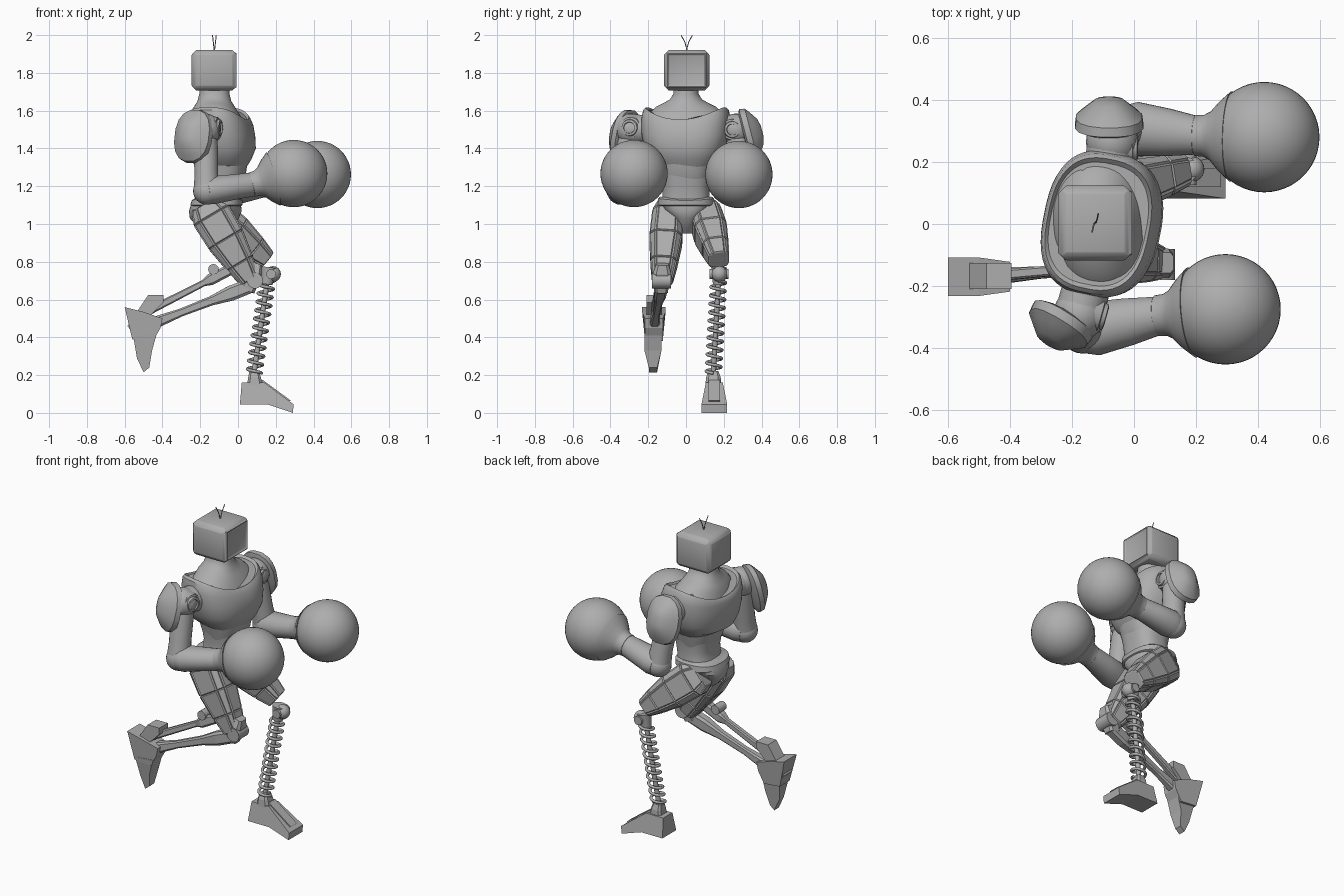
import bpy, bmesh, math
from mathutils import Vector as V

if "Cube" in bpy.data.objects:
    bpy.data.objects.remove(bpy.data.objects["Cube"], do_unlink=True)

GREY = (0.42, 0.42, 0.42, 1)
metal = bpy.data.materials.new("plain_grey")
metal.use_nodes = True
metal.diffuse_color = GREY
metal.node_tree.nodes["Principled BSDF"].inputs["Base Color"].default_value = GREY


def finish(name, bm, smooth=True):
    bmesh.ops.recalc_face_normals(bm, faces=bm.faces)
    mesh = bpy.data.meshes.new(name)
    bm.to_mesh(mesh)
    bm.free()
    mesh.materials.append(metal)
    ob = bpy.data.objects.new(name, mesh)
    bpy.context.collection.objects.link(ob)
    if smooth:
        bpy.ops.object.select_all(action='DESELECT')
        ob.select_set(True)
        bpy.context.view_layer.objects.active = ob
        bpy.ops.object.shade_smooth_by_angle(angle=math.radians(35))
    return ob


def skin(name, rings, smooth=True, panel=0):
    """Join rings of points into a closed skin; panel insets the side faces."""
    bm = bmesh.new()
    loops = [[bm.verts.new(p) for p in ring] for ring in rings]
    n = len(loops[0])
    sides = []
    for a, b in zip(loops, loops[1:]):
        for i in range(n):
            j = (i + 1) % n
            sides.append(bm.faces.new((a[i], a[j], b[j], b[i])))
    bm.faces.new(loops[0])
    bm.faces.new(loops[-1])
    if panel:
        bmesh.ops.recalc_face_normals(bm, faces=bm.faces)
        bmesh.ops.inset_individual(bm, faces=sides, thickness=panel, depth=panel)
    return finish(name, bm, smooth)


def unit(n, e, k):
    t = 2 * math.pi * (k + 0.5) / n
    c, s = math.cos(t), math.sin(t)
    return (math.copysign(abs(c) ** (2 / e), c), math.copysign(abs(s) ** (2 / e), s))


def limb(name, p0, p1, profile, n=24, e=2, ref=(0, 1, 0), smooth=True, panel=0):
    """Skin along an axis; profile rows are (fraction, side radius, other radius)."""
    p0, p1, ref = V(p0), V(p1), V(ref)
    axis = (p1 - p0).normalized()
    u = (ref - axis * axis.dot(ref)).normalized()
    v = axis.cross(u)
    rings = []
    for t, ru, rv in profile:
        c = p0.lerp(p1, t)
        rings.append([c + u * ru * a + v * rv * b
                      for a, b in (unit(n, e, k) for k in range(n))])
    return skin(name, rings, smooth, panel)


def rod(name, p0, p1, r0, r1=None, n=16):
    r1 = r1 or r0
    return limb(name, p0, p1, [(0, r0, r0), (1, r1, r1)], n, ref=(0.1, 0.7, 0.7))


def torso(name, rows, twist=-0.2, n=48, e=2.6):
    """Rows are (z, centre x, radius x, radius y, rise towards the sides)."""
    rings = []
    ct, st = math.cos(twist), math.sin(twist)
    for z, cx, rx, ry, rise in rows:
        ring = []
        for k in range(n):
            a, b = unit(n, e, k)
            x, y = rx * a, ry * b
            ring.append(V((cx + x * ct - y * st, x * st + y * ct, z + rise * b * b)))
        rings.append(ring)
    return skin(name, rings)


def ball(name, centre, r, seg=24):
    bm = bmesh.new()
    bmesh.ops.create_uvsphere(bm, u_segments=seg, v_segments=seg // 2, radius=r)
    bmesh.ops.translate(bm, verts=bm.verts, vec=centre)
    return finish(name, bm)


def prism(name, outline, y, half, top_half=None, split=0):
    """Side outline (x, z) given width in y; points above split use top_half."""
    def ring(s):
        return [V((x, y + s * (top_half if top_half and z > split else half), z)) for x, z in outline]
    return skin(name, [ring(-1), ring(1)], smooth=False)


def wire(name, points, r):
    cu = bpy.data.curves.new(name, 'CURVE')
    cu.dimensions = '3D'
    cu.bevel_depth, cu.bevel_resolution, cu.use_fill_caps = r, 2, True
    sp = cu.splines.new('POLY')
    sp.points.add(len(points) - 1)
    for q, p in zip(sp.points, points):
        q.co = (*p, 1)
    cu.materials.append(metal)
    ob = bpy.data.objects.new(name, cu)
    bpy.context.collection.objects.link(ob)


# Monitor head: bevelled box, sunken screen forward, raised panels elsewhere
bm = bmesh.new()
bmesh.ops.create_cube(bm, size=1)
for vert in bm.verts:
    vert.co = V((vert.co.x * 0.215, vert.co.y * 0.215, vert.co.z * 0.19)) + V((-0.125, 0.003, 1.814))
walls = list(bm.faces)
screen = [f for f in walls if f.normal.x > 0.9]
others = [f for f in walls if f.normal.x < 0.9]
bmesh.ops.inset_individual(bm, faces=others, thickness=0.018, depth=0.013)
bmesh.ops.inset_individual(bm, faces=screen, thickness=0.01, depth=0.013)
bmesh.ops.inset_individual(bm, faces=screen, thickness=0.012, depth=-0.01)
bmesh.ops.bevel(bm, geom=list(bm.edges), offset=0.003, segments=1, affect='EDGES')
finish("monitor_head", bm)
for s, label in ((1, "rear"), (-1, "front")):
    wire(label + "_antenna", [(-0.125 + 0.01 * s * t, 0.004 + 0.03 * s * t * t, 1.91 + 0.09 * t)
                              for t in (0, 0.3, 0.6, 1)], 0.0025)

# Torso
torso("neck", [(1.53, -0.115, 0.15, 0.19, 0.06), (1.57, -0.12, 0.135, 0.16, 0.05),
               (1.61, -0.125, 0.115, 0.12, 0.03), (1.65, -0.125, 0.09, 0.085, 0.01),
               (1.69, -0.125, 0.08, 0.066, 0), (1.73, -0.125, 0.08, 0.065, 0)], 0, e=2.2)
torso("chest", [(1.3, -0.08, 0.12, 0.15, 0.01), (1.34, -0.1, 0.165, 0.19, 0.01),
                (1.4, -0.1, 0.188, 0.215, 0), (1.47, -0.105, 0.188, 0.232, 0),
                (1.52, -0.11, 0.182, 0.235, 0.03), (1.545, -0.115, 0.172, 0.225, 0.06),
                (1.553, -0.115, 0.165, 0.212, 0.065), (1.54, -0.115, 0.155, 0.198, 0.065)])
torso("ribs", [(1.23, -0.085, 0.11, 0.125, 0), (1.26, -0.085, 0.125, 0.138, 0.03),
               (1.33, -0.085, 0.135, 0.155, 0.03)], -0.1)
torso("waist", [(1.1, -0.1, 0.115, 0.13, 0), (1.15, -0.09, 0.105, 0.125, 0),
                (1.2, -0.085, 0.11, 0.122, 0), (1.26, -0.085, 0.12, 0.13, 0)], 0)
torso("belt", [(1.095, -0.115, 0.13, 0.145, 0), (1.1, -0.115, 0.138, 0.152, 0),
               (1.125, -0.11, 0.135, 0.148, 0.01), (1.135, -0.11, 0.12, 0.135, 0.01)], 0)
torso("pelvis", [(0.95, -0.11, 0.05, 0.035, 0), (0.98, -0.12, 0.09, 0.05, 0.02),
                 (1.03, -0.125, 0.13, 0.09, 0.02), (1.07, -0.12, 0.14, 0.125, 0.01),
                 (1.11, -0.115, 0.13, 0.14, 0)], 0)


# Arms with shoulder pads and round gloves
def arm(side, root, shoulder, elbow, wrist, glove, pad, out, disc, face):
    shoulder, elbow, wrist, glove, pad, out, disc, face = map(
        V, (shoulder, elbow, wrist, glove, pad, out, disc, face))
    rod(side + "_shoulder_axle", root, shoulder, 0.075, 0.08, 24)
    ball(side + "_shoulder", shoulder, 0.085)
    face.normalize()
    limb(side + "_shoulder_disc", disc, disc + face * 0.05,
         [(0, 0.06, 0.06), (0.5, 0.055, 0.055), (0.55, 0.045, 0.045), (0.8, 0.042, 0.042),
          (0.85, 0.03, 0.03), (0.5, 0.026, 0.026)])
    limb(side + "_upper_arm", shoulder, elbow,
         [(0, 0.06, 0.06), (0.3, 0.066, 0.066), (0.7, 0.064, 0.062), (1, 0.07, 0.07)])
    ball(side + "_elbow", elbow, 0.073)
    limb(side + "_forearm", elbow, wrist,
         [(0, 0.075, 0.072), (0.15, 0.088, 0.075), (0.6, 0.077, 0.067), (1, 0.062, 0.064)])
    limb(side + "_cuff", wrist, glove,
         [(-0.06, 0.055, 0.055), (-0.03, 0.066, 0.066), (0.1, 0.068, 0.068), (0.2, 0.08, 0.08),
          (0.34, 0.115, 0.115), (0.5, 0.146, 0.146)], 32)
    ball(side + "_glove", glove, 0.178, 48)
    out.normalize()
    limb(side + "_shoulder_pad", pad - out * 0.05, pad + out * 0.05,
         [(0, 0.12, 0.09), (0.1, 0.145, 0.112), (0.4, 0.14, 0.108), (0.6, 0.115, 0.085),
          (0.9, 0.07, 0.05), (1, 0.03, 0.02)], 16, 2.4, (0, 0, 1))
    rod(side + "_pad_mount", shoulder, pad, 0.045)


arm("front", (-0.14, -0.15, 1.5), (-0.175, -0.29, 1.5), (-0.165, -0.345, 1.175),
    (0.08, -0.295, 1.21), (0.295, -0.275, 1.267), (-0.25, -0.345, 1.47), (-0.5, -0.8, 0.2),
    (-0.13, -0.29, 1.51), (0.9, -0.25, 0))
arm("rear", (-0.09, 0.15, 1.5), (-0.07, 0.265, 1.5), (-0.03, 0.31, 1.175),
    (0.205, 0.285, 1.22), (0.42, 0.28, 1.262), (-0.08, 0.355, 1.48), (0, 0.95, 0.25),
    (-0.03, 0.245, 1.5), (1, 0, 0))

# Thighs: tapered panelled shells
THIGH = [(-0.12, 0.05, 0.075), (0.05, 0.078, 0.105), (0.4, 0.083, 0.1),
         (0.75, 0.066, 0.075), (1, 0.05, 0.05)]
limb("front_thigh", (-0.15, -0.095, 1.06), (0.065, -0.125, 0.7), THIGH, 8, 4, smooth=False, panel=0.007)
limb("rear_thigh", (-0.14, 0.1, 1.05), (0.15, 0.175, 0.81), THIGH, 8, 4, smooth=False, panel=0.007)

# Spring leg
knee, ankle = V((0.155, 0.172, 0.7)), V((0.085, 0.145, 0.21))
ball("rear_knee", (0.185, 0.177, 0.735), 0.042)
rod("rear_knee_axle", (0.175, 0.125, 0.735), (0.175, 0.225, 0.735), 0.026)
rod("spring_top", (0.165, 0.175, 0.77), knee - V((0.002, 0, 0.02)), 0.042, 0.03)
rod("spring_core", knee, ankle, 0.014)
TURNS, STEPS = 11, 16
wire("spring", [knee.lerp(ankle, k / (TURNS * STEPS)) + V((
    0.039 * math.cos(2 * math.pi * k / STEPS), 0.039 * math.sin(2 * math.pi * k / STEPS), 0))
    for k in range(TURNS * STEPS + 1)], 0.0085)
limb("rear_ankle", (0.09, 0.145, 0.14), (0.085, 0.145, 0.22),
     [(0, 0.045, 0.045), (0.6, 0.04, 0.035), (1, 0.028, 0.026)], 8, 4, smooth=False)
prism("rear_foot", [(0.01, 0.045), (0.02, 0.16), (0.14, 0.16), (0.295, 0.045),
                    (0.29, 0), (0.155, 0.045)], 0.15, 0.068, 0.045, 0.1)
prism("rear_foot_ridge", [(0.06, 0.16), (0.13, 0.175), (0.28, 0.065), (0.25, 0.05)], 0.15, 0.03)

# Running leg: knee hinge, twin struts and a hanging foot
rod("front_knee", (0.09, -0.18, 0.7), (0.09, -0.08, 0.7), 0.042)
limb("front_knee_block", (0.1, -0.125, 0.79), (0.05, -0.13, 0.645),
     [(0, 0.035, 0.03), (0.3, 0.05, 0.045), (1, 0.035, 0.04)], 8, 4, smooth=False)
limb("front_shin", (0.07, -0.13, 0.675), (-0.46, -0.168, 0.47),
     [(0, 0.035, 0.04), (0.2, 0.032, 0.042), (0.4, 0.022, 0.026), (0.7, 0.02, 0.022),
      (1, 0.03, 0.035)], 8, 4, smooth=False)
limb("front_strut", (-0.02, -0.13, 0.77), (-0.47, -0.168, 0.54),
     [(0, 0.03, 0.03), (0.28, 0.03, 0.032), (0.36, 0.017, 0.018), (1, 0.019, 0.022)],
     8, 4, smooth=False)
rod("strut_pivot", (-0.13, -0.175, 0.76), (-0.13, -0.1, 0.76), 0.028)
prism("front_heel", [(-0.6, 0.56), (-0.5, 0.535), (-0.4, 0.5), (-0.41, 0.45), (-0.45, 0.38),
                     (-0.56, 0.39)], -0.17, 0.048, 0.062, 0.5)
prism("front_toe", [(-0.555, 0.41), (-0.43, 0.42), (-0.455, 0.33), (-0.47, 0.24), (-0.5, 0.215),
                    (-0.535, 0.29)], -0.175, 0.022, 0.045, 0.32)
prism("front_ankle", [(-0.475, 0.625), (-0.395, 0.625), (-0.395, 0.585), (-0.48, 0.5),
                      (-0.56, 0.425), (-0.585, 0.46)], -0.168, 0.042)
